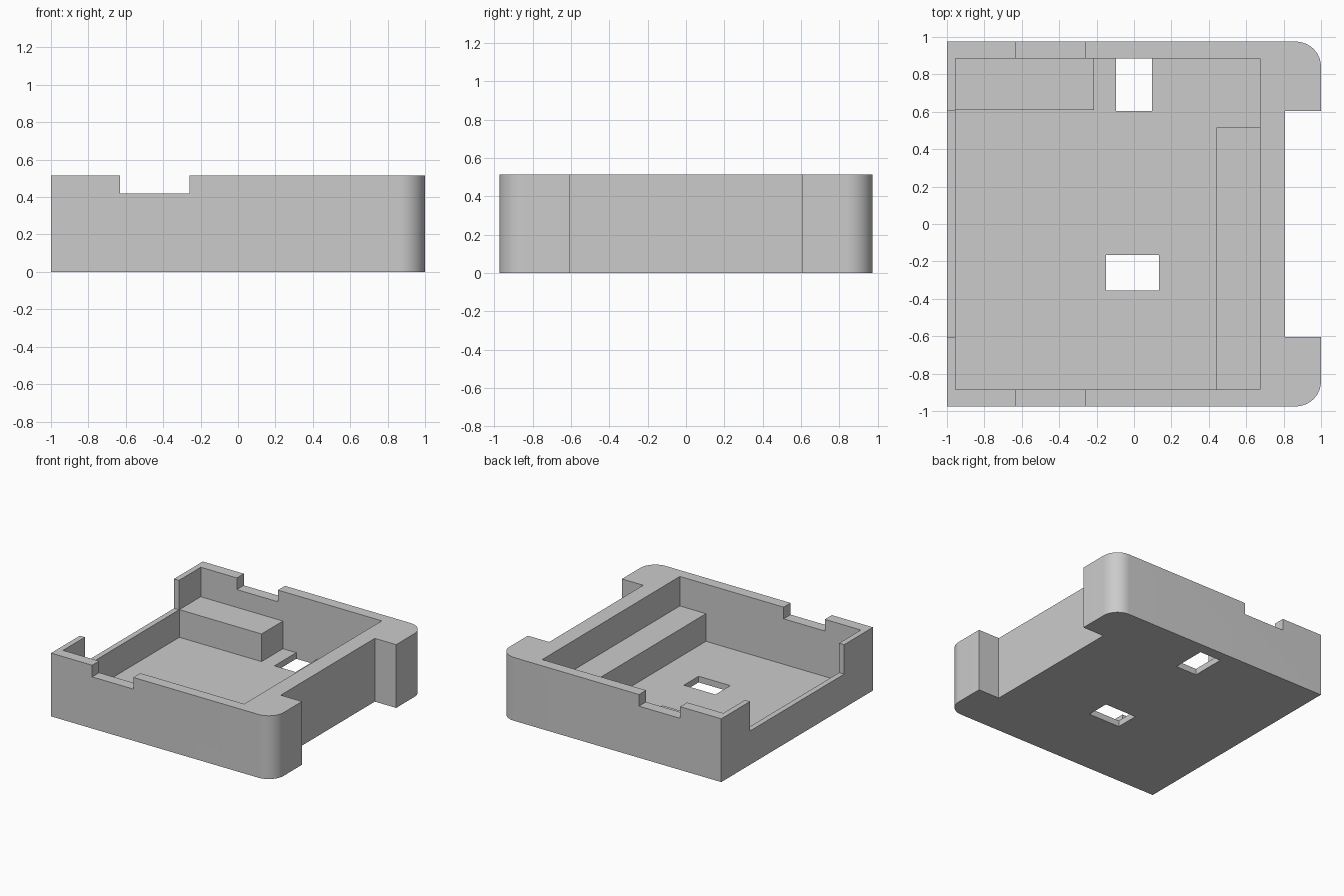
import bpy
import bmesh
from math import sin, cos, pi, radians

default_cube = bpy.data.objects.get("Cube")
if default_cube:
    bpy.data.objects.remove(default_cube, do_unlink=True)

HEIGHT = 0.515
FLOOR = 0.05
STEP = 0.275          # top of the inner block, ledge and lowered side wall
HALF_Y = 0.975
CAVITY_Y = 0.885

grey = bpy.data.materials.new("plain grey")
grey.use_nodes = True
colour = (0.6, 0.6, 0.6, 1)
grey.diffuse_color = colour
grey.node_tree.nodes["Principled BSDF"].inputs["Base Color"].default_value = colour


def prism(name, outline, z0, z1):
    """Extrude a counter-clockwise outline from z0 to z1."""
    bm = bmesh.new()
    base = bm.faces.new([bm.verts.new((x, y, z0)) for x, y in outline])
    top = bmesh.ops.extrude_face_region(bm, geom=[base])
    verts = [g for g in top["geom"] if isinstance(g, bmesh.types.BMVert)]
    bmesh.ops.translate(bm, verts=verts, vec=(0, 0, z1 - z0))
    bmesh.ops.recalc_face_normals(bm, faces=bm.faces)
    mesh = bpy.data.meshes.new(name)
    bm.to_mesh(mesh)
    bm.free()
    mesh.materials.append(grey)
    obj = bpy.data.objects.new(name, mesh)
    bpy.context.collection.objects.link(obj)
    return obj


def box(name, x0, x1, y0, y1, z0, z1):
    return prism(name, [(x0, y0), (x1, y0), (x1, y1), (x0, y1)], z0, z1)


def cut(target, *bounds):
    """Subtract a box from the target and discard the cutter."""
    cutter = box("cutter", *bounds)
    cutter.hide_render = True
    mod = target.modifiers.new("cut", "BOOLEAN")
    mod.operation = "DIFFERENCE"
    mod.solver = "EXACT"
    mod.object = cutter
    bpy.context.view_layer.objects.active = target
    bpy.ops.object.modifier_apply(modifier=mod.name)
    bpy.data.objects.remove(cutter, do_unlink=True)


# Tray body: rounded on the +x corners, with a recess between them
RADIUS, SEGMENTS = 0.135, 16
RECESS_X, RECESS_Y = 0.808, 0.605
arc = [(1 - RADIUS + RADIUS * cos(a), HALF_Y - RADIUS + RADIUS * sin(a))
       for a in (pi / 2 * i / SEGMENTS for i in range(SEGMENTS + 1))]
upper = [(RECESS_X, RECESS_Y), (1, RECESS_Y)] + arc + [(-1, HALF_Y)]
lower = [(x, -y) for x, y in reversed(upper)]
tray = prism("tray_body", lower + upper, 0, HEIGHT)

# Main cavity
cut(tray, -0.955, 0.675, -CAVITY_Y, CAVITY_Y, FLOOR, 1)
# Shallow notch across the front and back walls
cut(tray, -0.63, -0.26, -1.2, 1.2, 0.42, 1)
# Lowered middle of the -x wall
cut(tray, -1.2, -0.9, -0.605, 0.605, STEP, 1)
# Floor openings
cut(tray, -0.15, 0.135, -0.355, -0.165, -0.2, 0.2)
cut(tray, -0.095, 0.095, 0.605, CAVITY_Y, -0.2, 0.2)

# Raised block in the back corner and ledge along the +x wall, set into the tray
block = box("corner_block", -0.98, -0.215, 0.61, 0.92, 0.02, STEP)
ledge = box("side_ledge", 0.44, 0.7, -0.92, 0.515, 0.02, STEP)

bpy.ops.object.select_all(action="DESELECT")
tray.select_set(True)
bpy.context.view_layer.objects.active = tray
bpy.ops.object.shade_smooth_by_angle(angle=radians(30))
